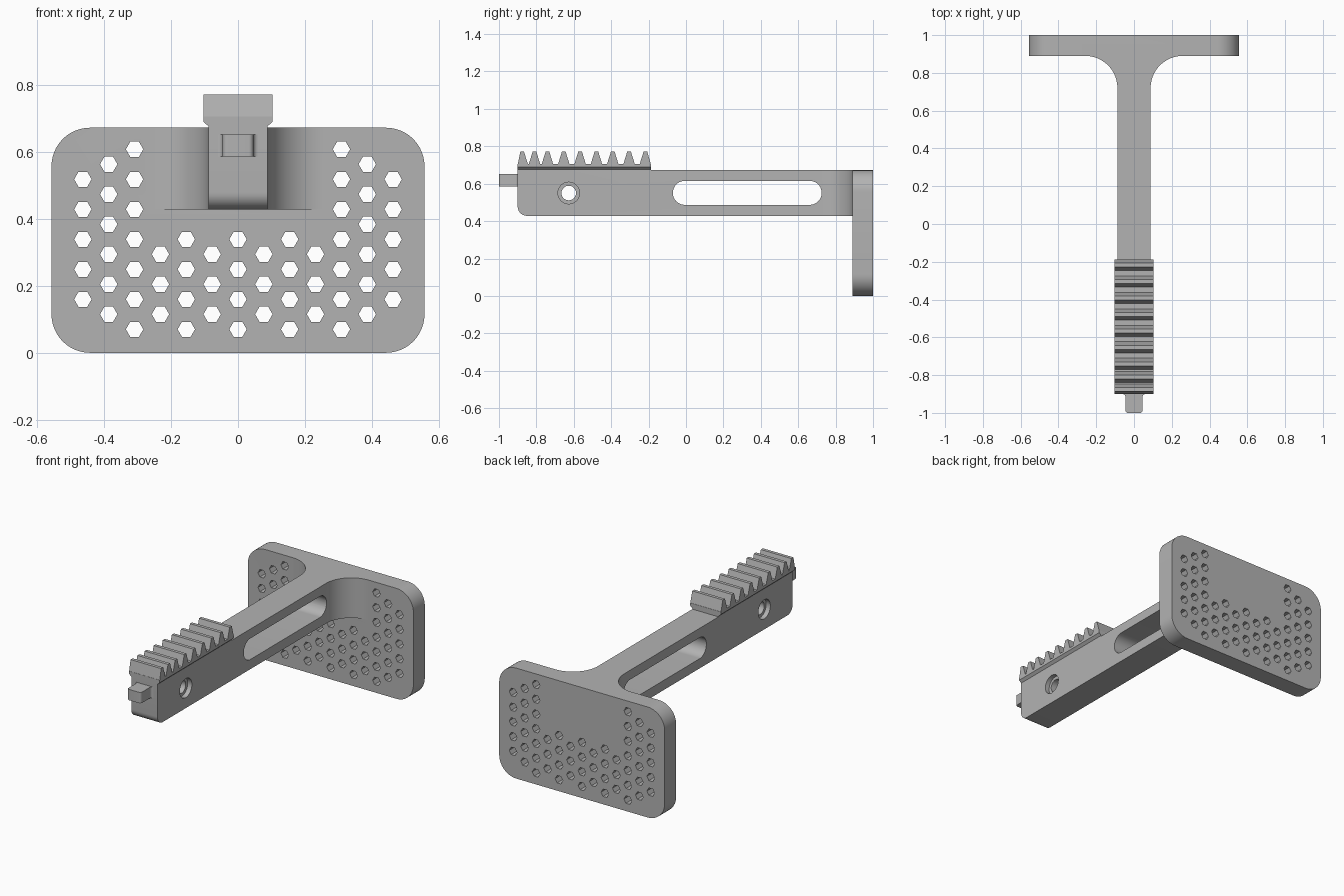
import bpy, bmesh, math
from mathutils import Vector

cube = bpy.data.objects.get("Cube")
if cube:
    bpy.data.objects.remove(cube, do_unlink=True)

grey = bpy.data.materials.new("plain_grey")
grey.use_nodes = True
grey.diffuse_color = (0.45, 0.45, 0.45, 1)
grey.node_tree.nodes["Principled BSDF"].inputs["Base Color"].default_value = (0.45, 0.45, 0.45, 1)

# Maps outline coordinates (u, v) and depth d to space, by extrusion axis
AXES = {
    "x": lambda u, v, d: (d, u, v),
    "y": lambda u, v, d: (u, d, v),
    "z": lambda u, v, d: (u, v, d),
}


def arc(cu, cv, r, start, end, steps=12):
    angles = [math.radians(start + (end - start) * i / steps) for i in range(steps + 1)]
    return [(cu + r * math.cos(a), cv + r * math.sin(a)) for a in angles]


def rounded_rect(u0, u1, v0, v1, r, steps=12):
    return (arc(u1 - r, v0 + r, r, -90, 0, steps) + arc(u1 - r, v1 - r, r, 0, 90, steps)
            + arc(u0 + r, v1 - r, r, 90, 180, steps) + arc(u0 + r, v0 + r, r, 180, 270, steps))


def prism(name, outlines, axis, lo, hi):
    """Extrude one or more closed outlines along an axis."""
    bm = bmesh.new()
    for outline in outlines:
        ends = [[bm.verts.new(AXES[axis](u, v, d)) for u, v in outline] for d in (lo, hi)]
        bm.faces.new(ends[0])
        bm.faces.new(ends[1])
        n = len(outline)
        for i in range(n):
            j = (i + 1) % n
            bm.faces.new((ends[0][i], ends[0][j], ends[1][j], ends[1][i]))
    bmesh.ops.recalc_face_normals(bm, faces=bm.faces)
    mesh = bpy.data.meshes.new(name)
    bm.to_mesh(mesh)
    bm.free()
    mesh.materials.append(grey)
    obj = bpy.data.objects.new(name, mesh)
    bpy.context.collection.objects.link(obj)
    return obj


def select(obj):
    bpy.ops.object.select_all(action="DESELECT")
    obj.select_set(True)
    bpy.context.view_layer.objects.active = obj


def combine(obj, other, operation):
    """Apply a boolean and discard the helper."""
    mod = obj.modifiers.new("boolean", "BOOLEAN")
    mod.operation, mod.object, mod.solver = operation, other, "EXACT"
    select(obj)
    bpy.ops.object.modifier_apply(modifier=mod.name)
    bpy.data.objects.remove(other, do_unlink=True)


TOP, UNDER, HALF, FRONT = 0.672, 0.428, 0.088, -0.9
PLATE_Y, FLARE = 0.89, 0.17

# Arm with flared root, seen from above
right_side = arc(HALF + FLARE, PLATE_Y - FLARE, FLARE, 180, 90, 20)
right_side = [(HALF, FRONT)] + right_side + [(HALF + FLARE, 0.95)]
left_side = [(-x, y) for x, y in reversed(right_side)]
body = prism("arm_and_plate", [right_side + left_side], "z", UNDER, TOP)

# Rounded lower front edge
bm = bmesh.new()
bm.from_mesh(body.data)
edge = [e for e in bm.edges if all(v.co.y < FRONT + 0.01 and v.co.z < UNDER + 0.01 for v in e.verts)]
bmesh.ops.bevel(bm, geom=edge, offset=0.05, segments=8, profile=0.5, affect="EDGES")
bm.to_mesh(body.data)
bm.free()

# Long slot and cross hole with a counterbore on each side
slot = rounded_rect(-0.07, 0.725, 0.487, 0.615, 0.063)
combine(body, prism("slot_cutter", [slot], "x", -0.5, 0.5), "DIFFERENCE")
bore = arc(-0.627, 0.55, 0.039, 0, 360, 32)[:-1]
combine(body, prism("bore_cutter", [bore], "x", -0.5, 0.5), "DIFFERENCE")
counterbore = arc(-0.627, 0.55, 0.058, 0, 360, 32)[:-1]
for side in (-1, 1):
    cutter = prism("counterbore_cutter", [counterbore], "x", *sorted((side * 0.06, side * 0.2)))
    combine(body, cutter, "DIFFERENCE")

# Plate with rounded corners
plate = prism("plate", [rounded_rect(-0.557, 0.557, 0, TOP, 0.115)], "y", PLATE_Y, 1.0)
combine(body, plate, "UNION")

# Staggered hexagonal holes, left out behind the arm and at the corners
hexes = []
for col in range(-6, 7):
    for row in range(7):
        x, z = col * 0.0772, 0.07 + row * 0.0896 + (col % 2) * 0.045
        behind_arm = abs(x) < 0.3 and z > 0.36
        corner = abs(col) == 6 and (row == 0 or row == 6)
        if not behind_arm and not corner and z < 0.63:
            hexes.append(arc(x, z, 0.026, 0, 360, 6)[:-1])
combine(body, prism("hex_cutter", hexes, "y", 0.8, 1.1), "DIFFERENCE")

# Rack rail with a narrowed foot
rail = [(HALF, TOP - 0.02), (HALF, TOP + 0.004), (0.103, 0.69), (0.103, 0.706)]
rail += [(-x, z) for x, z in reversed(rail)]
prism("rack_rail", [rail], "y", FRONT, -0.187)

# Rack teeth: the two foremost sit closer together
tips = [-0.217 - 0.0873 * i for i in range(7)] + [-0.81, -0.876]
teeth = []
for y in tips:
    front, back = max(y - 0.032, FRONT), min(y + 0.032, -0.187)
    teeth.append([(front, 0.7), (back, 0.7), (y + 0.01, 0.771), (y - 0.01, 0.771)])
prism("rack_teeth", teeth, "x", -0.103, 0.103)

# Front peg with rounded nose and flared root
nose = arc(0.032, -0.986, 0.014, -90, 0, 6)
root = arc(0.06, -0.914, 0.014, 180, 90, 6)
half_peg = nose + root + [(0.06, -0.88)]
peg = half_peg + [(-x, y) for x, y in reversed(half_peg)]
prism("front_peg", [peg], "z", 0.586, 0.652)

for obj in (body, bpy.data.objects["front_peg"]):
    select(obj)
    bpy.ops.object.shade_smooth_by_angle(angle=math.radians(30))
